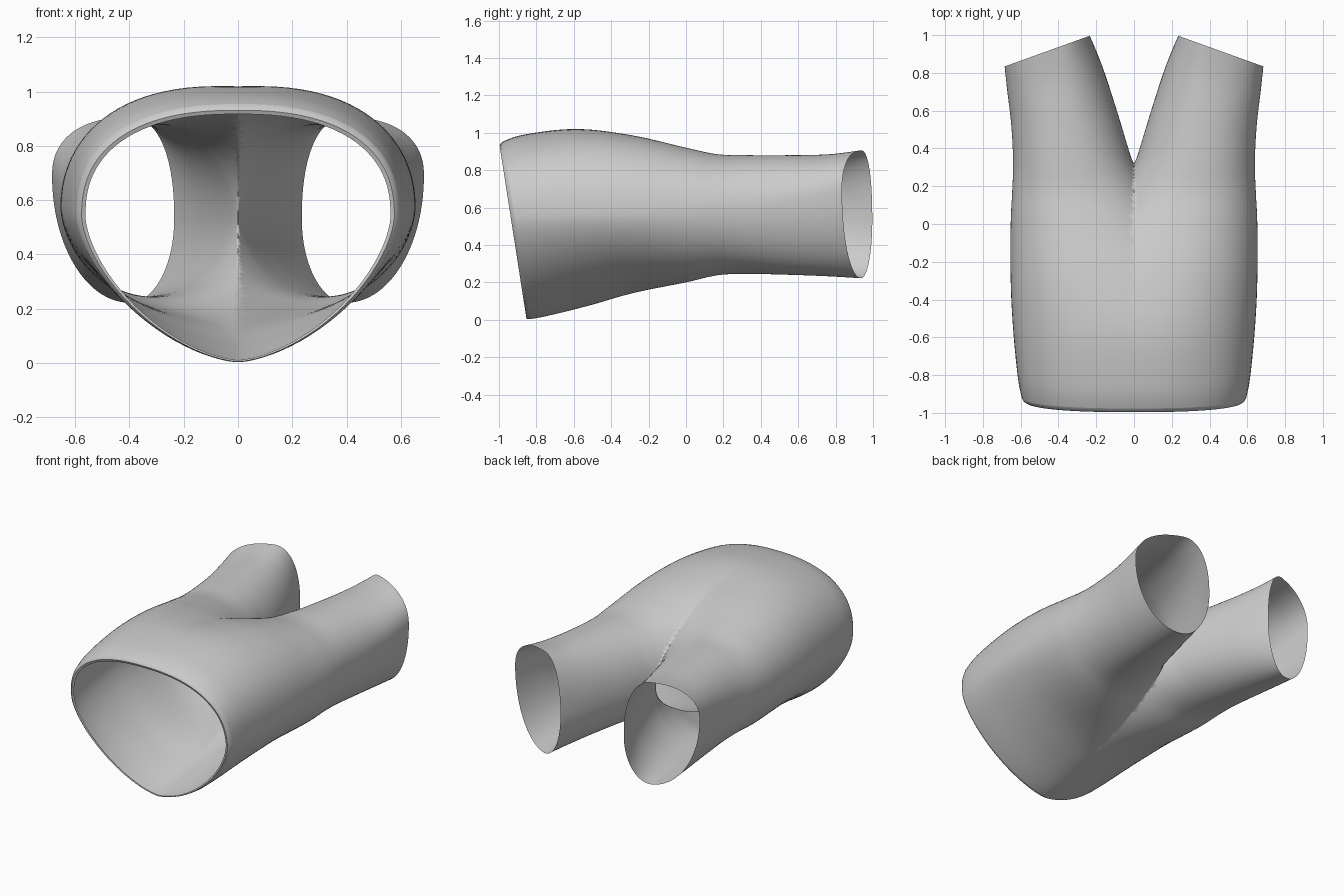
import bpy, bmesh, math

if "Cube" in bpy.data.objects:
    bpy.data.objects.remove(bpy.data.objects["Cube"])

# Stations of the right half tube, waist to leg hem:
# y, inner x, outer x, bottom z, top z, inner z, outer z, bottom centre x, top centre x, lower and upper fullness
STATIONS = [
    (-0.925, -.59, .59, .00, .945, .54, .54, .00, .00, 1.6, 2.4),
    (-0.80, -.615, .615, .02, .99, .53, .55, .00, .00, 1.6, 2.4),
    (-0.55, -.62, .64, .075, 1.02, .53, .56, .00, .06, 1.65, 2.3),
    (-0.30, -.50, .653, .14, .99, .53, .57, .06, .17, 1.75, 2.2),
    (0.00, -.22, .653, .20, .92, .53, .58, .22, .27, 1.9, 2.1),
    (0.17, -.085, .645, .238, .885, .53, .59, .29, .31, 2.0, 2.1),
    (0.33, .005, .64, .245, .88, .53, .60, .33, .34, 2.0, 2.1),
    (0.55, .09, .65, .24, .88, .53, .63, .37, .37, 2.0, 2.1),
    (0.75, .165, .67, .232, .885, .53, .66, .39, .39, 2.0, 2.2),
    (0.915, .235, .685, .222, .905, .53, .69, .40, .40, 2.0, 2.3),
]
SIDES = 96
ROWS = 72


def station(t):
    """Smoothly interpolated station, t from 0 to 1."""
    f = t * (len(STATIONS) - 1)
    i = min(int(f), len(STATIONS) - 2)
    u = f - i
    p = [STATIONS[max(0, min(len(STATIONS) - 1, i + k))] for k in (-1, 0, 1, 2)]
    return [b + .5 * u * (c - a + u * (2*a - 5*b + 4*c - d + u * (3*(b - c) + d - a)))
            for a, b, c, d in zip(*p)]


def ring(t, inset=0.0, dy=0.0):
    """Closed cross-section made of four joined superellipse quarters."""
    y, xi, xo, zb, zt, zi, zo, xb, xt, low, high = station(t)
    xi, xo, zb, zt = xi + inset, xo - inset, zb + inset * .4, zt - inset
    pts = []
    for k in range(SIDES):
        a = 2 * math.pi * (k + .5) / SIDES
        c, s = math.cos(a), math.sin(a)
        e = 2 / (high if s > 0 else low)
        cx = xt if s > 0 else xb
        cz = zo if c > 0 else zi
        x = cx + ((xo if c > 0 else xi) - cx) * abs(c) ** e
        z = cz + ((zt if s > 0 else zb) - cz) * abs(s) ** e
        # slanted waist and slanted leg hem
        waist = max(0, min(1, (-.2 - y) / .725))
        hem = max(0, min(1, (y - .35) / .55))
        pts.append((x, y + dy - waist * .155 * (z - .47) + hem * .36 * (.46 - x), z))
    return pts


def loft(name, rings):
    """Skin the rings, trim at the centre plane and mirror."""
    bm = bmesh.new()
    loops = [[bm.verts.new(p) for p in r] for r in rings]
    for a, b in zip(loops, loops[1:]):
        for k in range(SIDES):
            n = (k + 1) % SIDES
            bm.faces.new((a[k], a[n], b[n], b[k]))
    bmesh.ops.bisect_plane(bm, geom=bm.verts[:] + bm.edges[:] + bm.faces[:], dist=1e-5,
                           plane_co=(0, 0, 0), plane_no=(1, 0, 0), clear_inner=True)
    bmesh.ops.recalc_face_normals(bm, faces=bm.faces[:])
    me = bpy.data.meshes.new(name)
    bm.to_mesh(me)
    bm.free()
    ob = bpy.data.objects.new(name, me)
    bpy.context.collection.objects.link(ob)
    mirror = ob.modifiers.new("mirror", 'MIRROR')
    mirror.use_clip = True
    bpy.ops.object.select_all(action='DESELECT')
    ob.select_set(True)
    bpy.context.view_layer.objects.active = ob
    bpy.ops.object.shade_smooth_by_angle(angle=math.radians(40))
    return ob


# Shorts: hips, crotch and both legs as one cloth sheet
FIRST = .03
loft("shorts_cloth", [ring(FIRST + (1 - FIRST) * i / ROWS) for i in range(ROWS + 1)])

# Waistband: rolled edge closing the cloth at the waist
loft("waistband", [ring(FIRST), ring(.012, .004), ring(0, .014), ring(0, .028, .004)])
